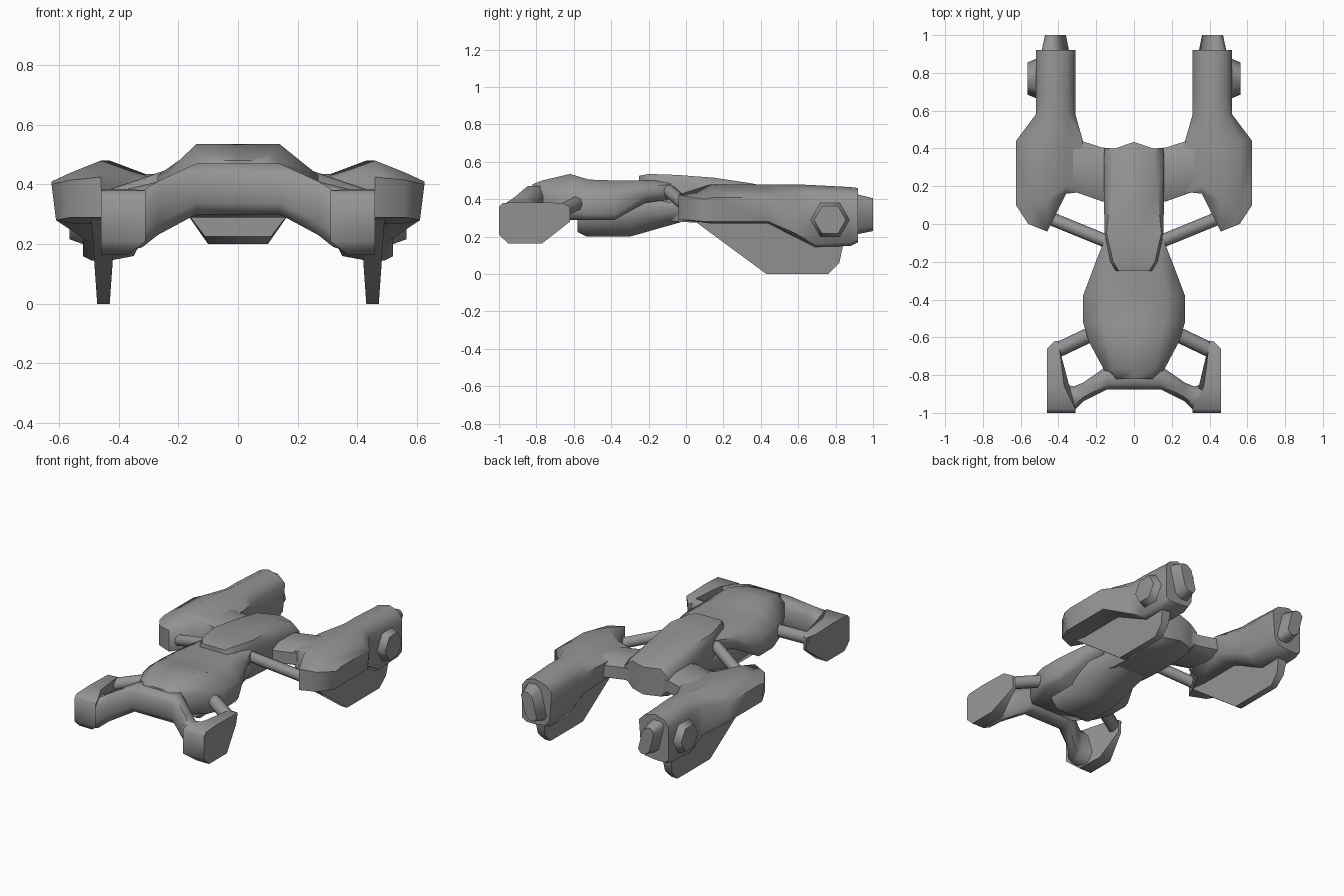
import bpy, bmesh
from math import radians, cos, sin, pi
from mathutils import Vector

if "Cube" in bpy.data.objects:
    bpy.data.objects.remove(bpy.data.objects["Cube"])

grey = bpy.data.materials.new("hull grey")
grey.use_nodes = True
COLOUR = (0.3, 0.3, 0.3, 1)
grey.diffuse_color = COLOUR
grey.node_tree.nodes["Principled BSDF"].inputs["Base Color"].default_value = COLOUR


def finish(name, verts, faces, mirror=False, angle=60):
    mesh = bpy.data.meshes.new(name)
    mesh.from_pydata(verts, [], faces)
    bm = bmesh.new()
    bm.from_mesh(mesh)
    bmesh.ops.remove_doubles(bm, verts=bm.verts, dist=0.0005)
    bmesh.ops.recalc_face_normals(bm, faces=bm.faces)
    bm.to_mesh(mesh)
    bm.free()
    mesh.materials.append(grey)
    obj = bpy.data.objects.new(name, mesh)
    bpy.context.collection.objects.link(obj)
    bpy.ops.object.select_all(action="DESELECT")
    obj.select_set(True)
    bpy.context.view_layer.objects.active = obj
    bpy.ops.object.shade_smooth_by_angle(angle=radians(angle))
    if mirror:
        obj.modifiers.new("Mirror", "MIRROR").use_mirror_merge = False
    return obj


def loft(name, rings, mirror=False):
    """Skin rings of points; each ring is an upper row, then the lower row reversed."""
    n = len(rings[0])
    faces = []
    for r in range(len(rings) - 1):
        for i in range(n):
            j = (i + 1) % n
            faces.append((r * n + i, r * n + j, r * n + n + j, r * n + n + i))
    for start in (0, (len(rings) - 1) * n):
        faces += [tuple(start + k for k in (i, i + 1, n - 2 - i, n - 1 - i))
                  for i in range(n // 2 - 1)]
    return finish(name, [p for ring in rings for p in ring], faces, mirror)


def body_ring(y, top_w, mid_w, low_w, top, high, low, bottom, bow=0):
    """Symmetric cross-section; bow pushes its centre line back."""
    upper = [(-mid_w, y, high), (-top_w, y, top), (0, y + bow, top), (top_w, y, top), (mid_w, y, high)]
    lower = [(mid_w, y, low), (low_w, y, bottom), (0, y + bow, bottom), (-low_w, y, bottom), (-mid_w, y, low)]
    return upper + lower


def bar_ring(x, front, back, bottom, top, cut=0.22):
    """Chamfered cross-section in the plane of a given x."""
    dy, dz = (back - front) * cut, (top - bottom) * cut
    return [(x, front, top - dz), (x, front + dy, top), (x, back - dy, top), (x, back, top - dz),
            (x, back, bottom + dz), (x, back - dy, bottom), (x, front + dy, bottom), (x, front, bottom + dz)]


def rod(name, start, end, radius, sides=8, end_radius=None):
    a, b = Vector(start), Vector(end)
    turn = (b - a).to_track_quat("Z", "Y")
    verts = [c + turn @ Vector((r * cos(2 * pi * i / sides), r * sin(2 * pi * i / sides), 0))
             for c, r in ((a, radius), (b, end_radius or radius)) for i in range(sides)]
    faces = [(i, (i + 1) % sides, sides + (i + 1) % sides, sides + i) for i in range(sides)]
    faces += [tuple(range(sides)), tuple(range(sides, 2 * sides))]
    return finish(name, verts, faces, True)


def plate(name, outline, inner, outer):
    """Side outline of (y, z) points between two x rules."""
    n = len(outline)
    verts = [(f(y, z), y, z) for f in (inner, outer) for y, z in outline]
    faces = [(i, (i + 1) % n, n + (i + 1) % n, n + i) for i in range(n)]
    faces += [tuple(range(n)), tuple(range(n, 2 * n))]
    return finish(name, verts, faces, True)


# Forward hull, spine and keel
loft("forward_hull", [
    body_ring(-0.82, 0.09, 0.11, 0.1, 0.48, 0.45, 0.41, 0.38),
    body_ring(-0.77, 0.11, 0.16, 0.15, 0.5, 0.46, 0.37, 0.33),
    body_ring(-0.62, 0.14, 0.24, 0.21, 0.535, 0.44, 0.33, 0.29),
    body_ring(-0.52, 0.16, 0.27, 0.25, 0.505, 0.43, 0.32, 0.29),
    body_ring(-0.38, 0.17, 0.27, 0.25, 0.5, 0.43, 0.32, 0.29),
    body_ring(-0.22, 0.14, 0.21, 0.18, 0.5, 0.465, 0.42, 0.38),
    body_ring(-0.08, 0.12, 0.155, 0.14, 0.5, 0.48, 0.44, 0.4)])
loft("spine", [
    body_ring(-0.25, 0.08, 0.1, 0.09, 0.525, 0.49, 0.42, 0.32),
    body_ring(-0.2, 0.11, 0.125, 0.11, 0.535, 0.5, 0.4, 0.3),
    body_ring(-0.05, 0.145, 0.155, 0.12, 0.53, 0.5, 0.38, 0.28),
    body_ring(0.15, 0.125, 0.16, 0.12, 0.515, 0.46, 0.35, 0.27),
    body_ring(0.35, 0.11, 0.16, 0.12, 0.485, 0.44, 0.34, 0.28),
    body_ring(0.4, 0.1, 0.155, 0.1, 0.465, 0.42, 0.35, 0.29, 0.035)])
loft("keel", [
    body_ring(-0.58, 0.12, 0.16, 0.11, 0.35, 0.3, 0.29, 0.225),
    body_ring(-0.53, 0.12, 0.16, 0.1, 0.36, 0.3, 0.29, 0.2),
    body_ring(-0.3, 0.12, 0.17, 0.1, 0.42, 0.38, 0.3, 0.2),
    body_ring(0.0, 0.1, 0.14, 0.1, 0.42, 0.38, 0.34, 0.285)])

# Front fork, its end pods and braces
loft("front_fork", [
    bar_ring(0, -0.875, -0.75, 0.3, 0.47),
    bar_ring(0.14, -0.875, -0.75, 0.3, 0.47),
    bar_ring(0.27, -0.94, -0.84, 0.23, 0.41),
    bar_ring(0.32, -0.99, -0.86, 0.19, 0.38),
    bar_ring(0.39, -0.99, -0.84, 0.17, 0.38)], True)
plate("fork_pod",
      [(-1, 0.21), (-0.95, 0.163), (-0.77, 0.163), (-0.62, 0.28), (-0.62, 0.36),
       (-0.66, 0.38), (-0.86, 0.385), (-0.98, 0.38), (-1, 0.36)],
      lambda y, z: 0.31 if y < -0.97 and z > 0.2 else 0.37 + max(0, y + 0.85) * 0.13,
      lambda y, z: 0.46 if y < -0.64 else 0.42)
rod("pod_brace", (0.2, -0.57, 0.385), (0.41, -0.67, 0.335), 0.04)

# Rear nacelles: five stations across, swept back at the front
def nacelle_ring(ys, xs, tops, bottoms):
    upper = list(zip(xs, ys, tops))
    lower = [(x + (0.015 if i == 0 else -0.015 if i == 4 and y < 0.5 else 0), y, z)
             for i, (x, y, z) in enumerate(zip(xs, ys, bottoms))]
    return upper + lower[::-1]

wide = (0.27, 0.36, 0.46, 0.56, 0.625)
slim = (0.31, 0.35, 0.43, 0.49, 0.52)
crest = (0.42, 0.445, 0.48, 0.44, 0.41)
flat_base = (0.3, 0.27, 0.27, 0.27, 0.28)
loft("nacelle", [
    nacelle_ring((0.17, 0.16, -0.04, 0.0, 0.1), wide, (0.41, 0.43, 0.425, 0.415, 0.4), (0.31, 0.29, 0.29, 0.29, 0.28)),
    nacelle_ring((0.22, 0.2, 0.13, 0.13, 0.15), wide, crest, flat_base),
    nacelle_ring([0.44] * 5, wide, crest, flat_base),
    nacelle_ring([0.58] * 5, slim, (0.4, 0.45, 0.48, 0.45, 0.41), (0.26, 0.21, 0.2, 0.2, 0.22)),
    nacelle_ring([0.69] * 5, slim, (0.4, 0.45, 0.475, 0.45, 0.41), (0.21, 0.16, 0.145, 0.145, 0.16)),
    nacelle_ring([0.88] * 5, slim, (0.4, 0.44, 0.465, 0.44, 0.4), (0.21, 0.16, 0.15, 0.15, 0.17)),
    nacelle_ring([0.92] * 5, slim, (0.4, 0.44, 0.46, 0.44, 0.4), (0.22, 0.18, 0.17, 0.17, 0.19))], True)


def tail_ring(y, half, low, high):
    """Chamfered cross-section whose top leans outward."""
    c = 0.025
    shape = [(-half, high - c), (c - half, high), (half - c, high), (half, high - c),
             (half, low + c), (half - c, low), (c - half, low), (-half, low + c)]
    return [(0.415 + x + 0.25 * (z - 0.315), y, z) for x, z in shape]

loft("nacelle_exhaust", [tail_ring(0.9, 0.055, 0.21, 0.43), tail_ring(1.0, 0.04, 0.23, 0.405)], True)
rod("side_hub", (0.48, 0.77, 0.29), (0.565, 0.77, 0.29), 0.12, 6, 0.085)
plate("lower_fin",
      [(0.05, 0.28), (0.43, 0), (0.76, 0), (0.82, 0.06), (0.85, 0.2), (0.8, 0.28)],
      lambda y, z: 0.43 - 0.07 * z, lambda y, z: 0.472 + 0.07 * z)

# Links between spine and nacelles
loft("wing_link", [
    bar_ring(0.12, 0.12, 0.4, 0.3, 0.435),
    bar_ring(0.17, 0.12, 0.405, 0.3, 0.435),
    bar_ring(0.34, 0.18, 0.46, 0.3, 0.435)], True)
rod("diagonal_strut", (0.1, -0.11, 0.46), (0.48, 0.045, 0.33), 0.035)
